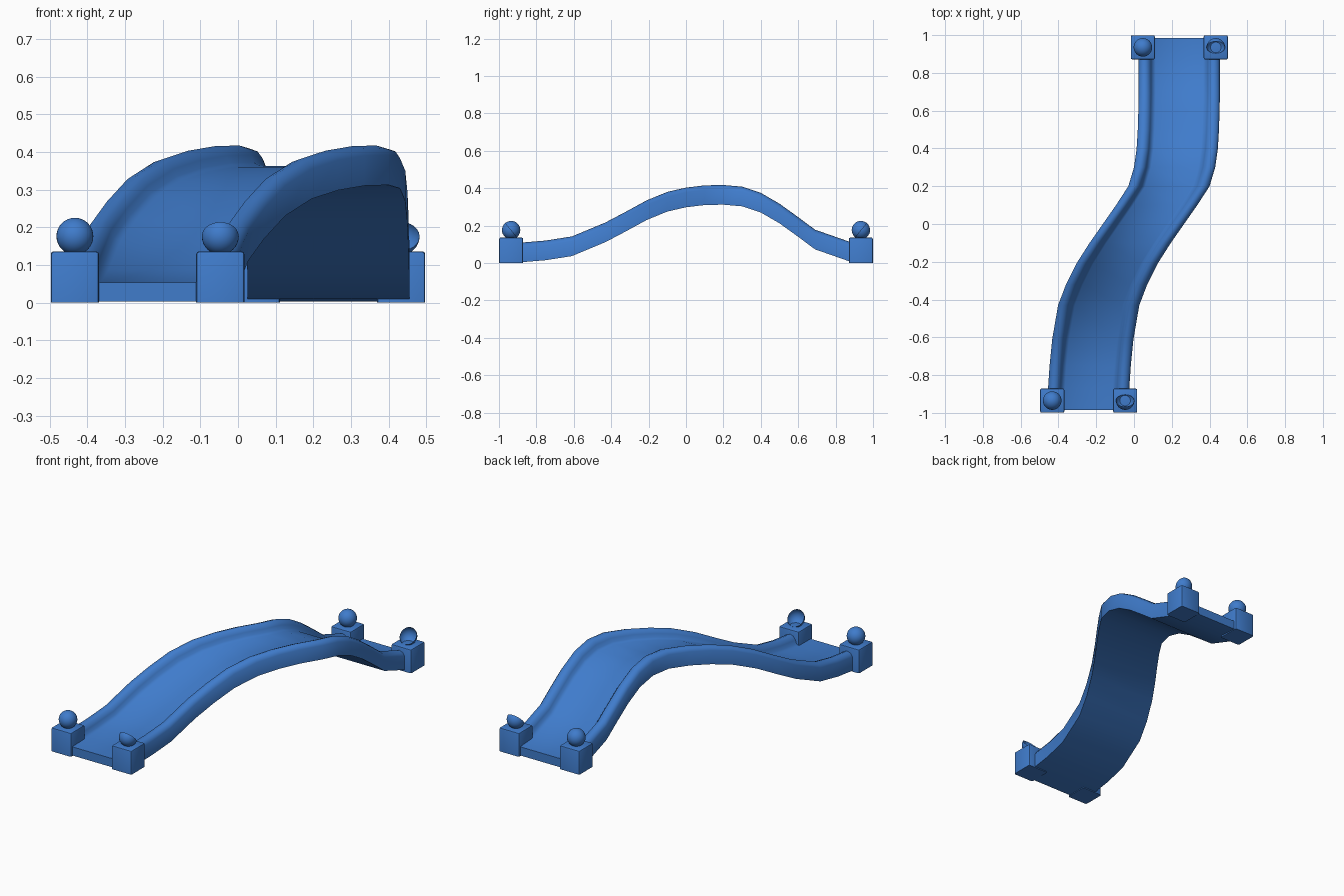
import bpy, bmesh, math
from mathutils import Vector

if "Cube" in bpy.data.objects:
    bpy.data.objects.remove(bpy.data.objects["Cube"])

blue = bpy.data.materials.new("blue_paint")
blue.use_nodes = True
BLUE = (0.05, 0.2, 0.6, 1)
blue.diffuse_color = BLUE
blue.node_tree.nodes["Principled BSDF"].inputs["Base Color"].default_value = BLUE


def finish(bm, name, angle=35):
    mesh = bpy.data.meshes.new(name)
    bm.to_mesh(mesh)
    bm.free()
    mesh.materials.append(blue)
    obj = bpy.data.objects.new(name, mesh)
    bpy.context.collection.objects.link(obj)
    bpy.ops.object.select_all(action="DESELECT")
    obj.select_set(True)
    bpy.context.view_layer.objects.active = obj
    bpy.ops.object.shade_smooth_by_angle(angle=math.radians(angle))
    return obj


# Curved deck with raised kerbs: one section swept along (x, y, base height)
path = [(-.24, -.985, .003), (-.24, -.87, .005), (-.232, -.75, .015), (-.218, -.61, .037),
        (-.187, -.43, .112), (-.145, -.32, .17), (-.09, -.21, .23), (-.02, -.1, .275),
        (.05, 0, .298), (.12, .1, .31), (.185, .2, .312), (.215, .3, .303),
        (.229, .4, .27), (.235, .5, .212), (.238, .6, .14), (.24, .69, .073),
        (.24, .87, .01), (.24, .985, .003)]
half = [(.215, 0), (.215, .08), (.203, .098), (.182, .105), (.163, .098),
        (.15, .08), (.143, .06), (.125, .05)]
section = half + [(-x, z) for x, z in reversed(half)]

bm = bmesh.new()
rings = [[bm.verts.new((cx + x, cy, cz + z)) for x, z in section] for cx, cy, cz in path]
for a, b in zip(rings, rings[1:]):
    for i in range(len(section)):
        j = (i + 1) % len(section)
        bm.faces.new((a[i], a[j], b[j], b[i]))
bm.faces.new(rings[0])
bm.faces.new(rings[-1])
bmesh.ops.recalc_face_normals(bm, faces=bm.faces)
finish(bm, "bridge_deck", 50)


# Corner posts with rounded edges, each topped by a ball
def post(name, x, y):
    bm = bmesh.new()
    bmesh.ops.create_cube(bm, size=1)
    for v in bm.verts:
        v.co = Vector((x + v.co.x * .128, y + v.co.y * .128, (v.co.z + .5) * .136))
    edges = [e for e in bm.edges if max(v.co.z for v in e.verts) > .1]
    bmesh.ops.bevel(bm, geom=edges, offset=.008, segments=2, affect="EDGES", profile=.5)
    finish(bm, name)


def ball(name, x, y, cut=None):
    bm = bmesh.new()
    bmesh.ops.create_uvsphere(bm, u_segments=32, v_segments=16, radius=.049)
    bmesh.ops.translate(bm, verts=bm.verts, vec=(x, y, .176))
    if cut:
        # Half ball, left open along a slanted plane
        bmesh.ops.bisect_plane(bm, geom=bm.verts[:] + bm.edges[:] + bm.faces[:],
                               plane_co=(x, y, .176), plane_no=cut, clear_outer=True)
    finish(bm, name)


for end, side, middle in (("front", -1, -.24), ("back", 1, .24)):
    for hand, offset in (("right", -.193), ("left", .193)):
        x, y = middle + offset, side * .935
        post(f"{end}_{hand}_post", x, y)
        cut = (0, -side * .77, .64) if hand == "left" else None
        ball(f"{end}_{hand}_ball", x, y, cut)
